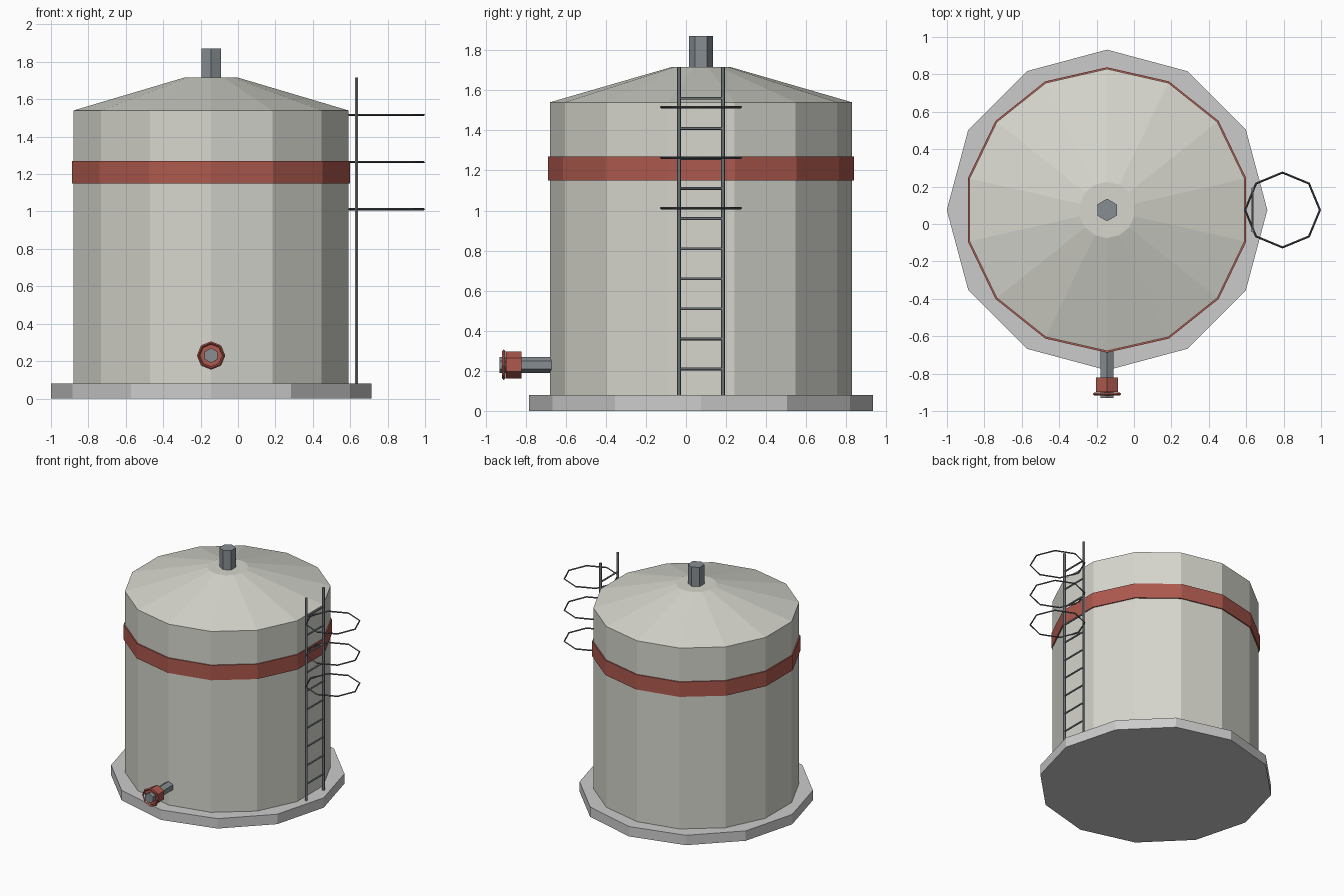
import bpy
from math import pi

if "Cube" in bpy.data.objects:
    bpy.data.objects.remove(bpy.data.objects["Cube"])

CX, CY = -0.144, 0.075      # tank axis
LX = 0.634                  # ladder plane


def material(name, rgb):
    m = bpy.data.materials.new(name)
    m.diffuse_color = (*rgb, 1)
    m.use_nodes = True
    m.node_tree.nodes["Principled BSDF"].inputs["Base Color"].default_value = m.diffuse_color
    return m


CREAM = material("cream_paint", (0.67, 0.67, 0.61))
RED = material("red_paint", (0.42, 0.10, 0.075))
STEEL = material("steel", (0.24, 0.27, 0.29))
DARK = material("dark_steel", (0.10, 0.11, 0.12))


def finish(name, mat):
    ob = bpy.context.object
    ob.name = name
    if mat:
        ob.data.materials.append(mat)
    return ob


def upright(name, sides, r1, z0, z1, mat, r2=None, x=CX, y=CY):
    """Vertical prism or frustum from z0 to z1."""
    bpy.ops.mesh.primitive_cone_add(vertices=sides, radius1=r1, radius2=r1 if r2 is None else r2,
                                    depth=z1 - z0, location=(x, y, (z0 + z1) / 2))
    return finish(name, mat)


def along_y(name, sides, r, x, z, y0, y1, mat):
    """Horizontal prism running front to back."""
    bpy.ops.mesh.primitive_cylinder_add(vertices=sides, radius=r, depth=y1 - y0,
                                        location=(x, (y0 + y1) / 2, z), rotation=(pi / 2, 0, 0))
    return finish(name, mat)


def ring(name, major, minor, loc, mat, rot=(0, 0, 0)):
    bpy.ops.mesh.primitive_torus_add(major_segments=8, minor_segments=4, major_radius=major,
                                     minor_radius=minor, location=loc, rotation=rot)
    return finish(name, mat)


# Tank body
upright("base_slab", 12, 0.857, 0, 0.08, None)
upright("tank_shell", 14, 0.754, 0.08, 1.54, CREAM)
upright("tank_roof", 14, 0.754, 1.54, 1.715, CREAM, r2=0.15)
upright("paint_band", 14, 0.763, 1.15, 1.27, RED)
upright("roof_vent", 6, 0.06, 1.70, 1.87, STEEL)

# Outlet pipe and valve
along_y("outlet_pipe", 6, 0.04, CX, 0.23, -0.93, -0.65, STEEL)
along_y("valve_body", 6, 0.068, CX, 0.23, -0.897, -0.82, RED)
ring("valve_wheel", 0.068, 0.008, (CX, -0.909, 0.23), RED, (pi / 2, 0, 0))

# Ladder rails and rungs
for side, dy in (("front", -0.11), ("back", 0.11)):
    upright("ladder_rail_" + side, 6, 0.01, 0.08, 1.715, STEEL, x=LX, y=CY + dy)
for i in range(10):
    along_y(f"ladder_rung_{i + 1}", 6, 0.007, LX, 0.21 + 0.15 * i, CY - 0.11, CY + 0.11, STEEL)

# Safety cage hoops
for i in range(3):
    ring(f"cage_hoop_{i + 1}", 0.2, 0.006, (0.794, CY, 1.012 + 0.252 * i), DARK)
